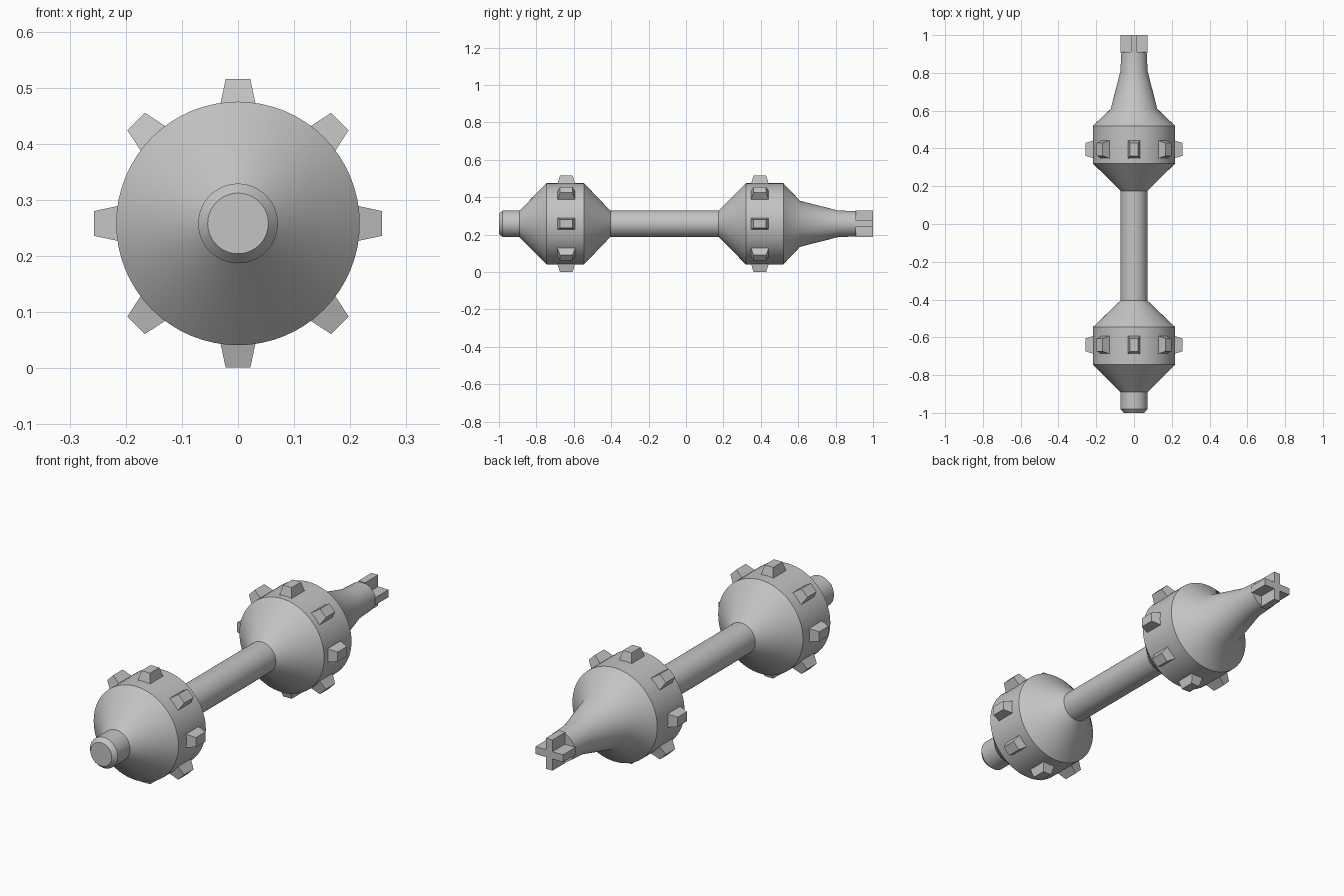
import bpy, bmesh, math
from mathutils import Matrix, Vector

AXIS_Z = 0.258
SEGMENTS = 64

cube = bpy.data.objects.get("Cube")
if cube:
    bpy.data.objects.remove(cube, do_unlink=True)

grey = bpy.data.materials.new("plain_grey")
grey.use_nodes = True
colour = (0.55, 0.55, 0.55, 1)
grey.diffuse_color = colour
grey.node_tree.nodes["Principled BSDF"].inputs["Base Color"].default_value = colour


def add_object(name, bm, smooth=None):
    bmesh.ops.recalc_face_normals(bm, faces=bm.faces[:])
    mesh = bpy.data.meshes.new(name)
    bm.to_mesh(mesh)
    bm.free()
    mesh.materials.append(grey)
    obj = bpy.data.objects.new(name, mesh)
    obj.location.z = AXIS_Z
    bpy.context.collection.objects.link(obj)
    if smooth:
        bpy.ops.object.select_all(action='DESELECT')
        obj.select_set(True)
        bpy.context.view_layer.objects.active = obj
        bpy.ops.object.shade_smooth_by_angle(angle=math.radians(smooth))
    return obj


def lathe(name, profile):
    """Turn (y, radius) pairs around the long axis and cap both ends."""
    bm = bmesh.new()
    rings = []
    for y, r in profile:
        angles = [math.tau * i / SEGMENTS for i in range(SEGMENTS)]
        rings.append([bm.verts.new((r * math.cos(a), y, r * math.sin(a))) for a in angles])
    for a, b in zip(rings, rings[1:]):
        for i in range(SEGMENTS):
            j = (i + 1) % SEGMENTS
            bm.faces.new((a[i], a[j], b[j], b[i]))
    bm.faces.new(rings[0])
    bm.faces.new(rings[-1])
    return add_object(name, bm, 36)


# Turned body: chamfered stub, front drum, bar, rear drum, tapered neck
lathe("turned_shaft", [
    (-1.0, 0.054), (-0.98, 0.071), (-0.89, 0.071),
    (-0.745, 0.217), (-0.545, 0.217), (-0.405, 0.071),
    (0.175, 0.071), (0.32, 0.217), (0.52, 0.217),
    (0.61, 0.123), (0.81, 0.072), (0.91, 0.067)])

# Rings of eight tapered teeth around each drum
for name, y in (("front_teeth", -0.64), ("rear_teeth", 0.395)):
    bm = bmesh.new()
    for i in range(8):
        tooth = bmesh.ops.create_cube(bm, size=2)["verts"]
        for v in tooth:
            outer = v.co.z > 0
            v.co = Vector((v.co.x * (0.022 if outer else 0.033),
                           v.co.y * (0.034 if outer else 0.05),
                           0.257 if outer else 0.205))
        turn = Matrix.Translation((0, y, 0)) @ Matrix.Rotation(i * math.pi / 4, 4, 'Y')
        bmesh.ops.transform(bm, matrix=turn, verts=tooth)
    add_object(name, bm)

# Cross-shaped drive key at the rear tip: extruded plus outline
bm = bmesh.new()
reach, half = 0.071, 0.017
outline = []
for i in range(4):
    turn = Matrix.Rotation(i * math.pi / 2, 3, 'Y')
    for x, z in ((half, half), (half, reach), (-half, reach)):
        outline.append(bm.verts.new(turn @ Vector((-x, 0.905, z))))
face = bm.faces.new(outline)
tip = bmesh.ops.extrude_face_region(bm, geom=[face])["geom"]
bmesh.ops.translate(bm, vec=(0, 0.095, 0),
                    verts=[g for g in tip if isinstance(g, bmesh.types.BMVert)])
bm.normal_update()
add_object("cross_key", bm)
